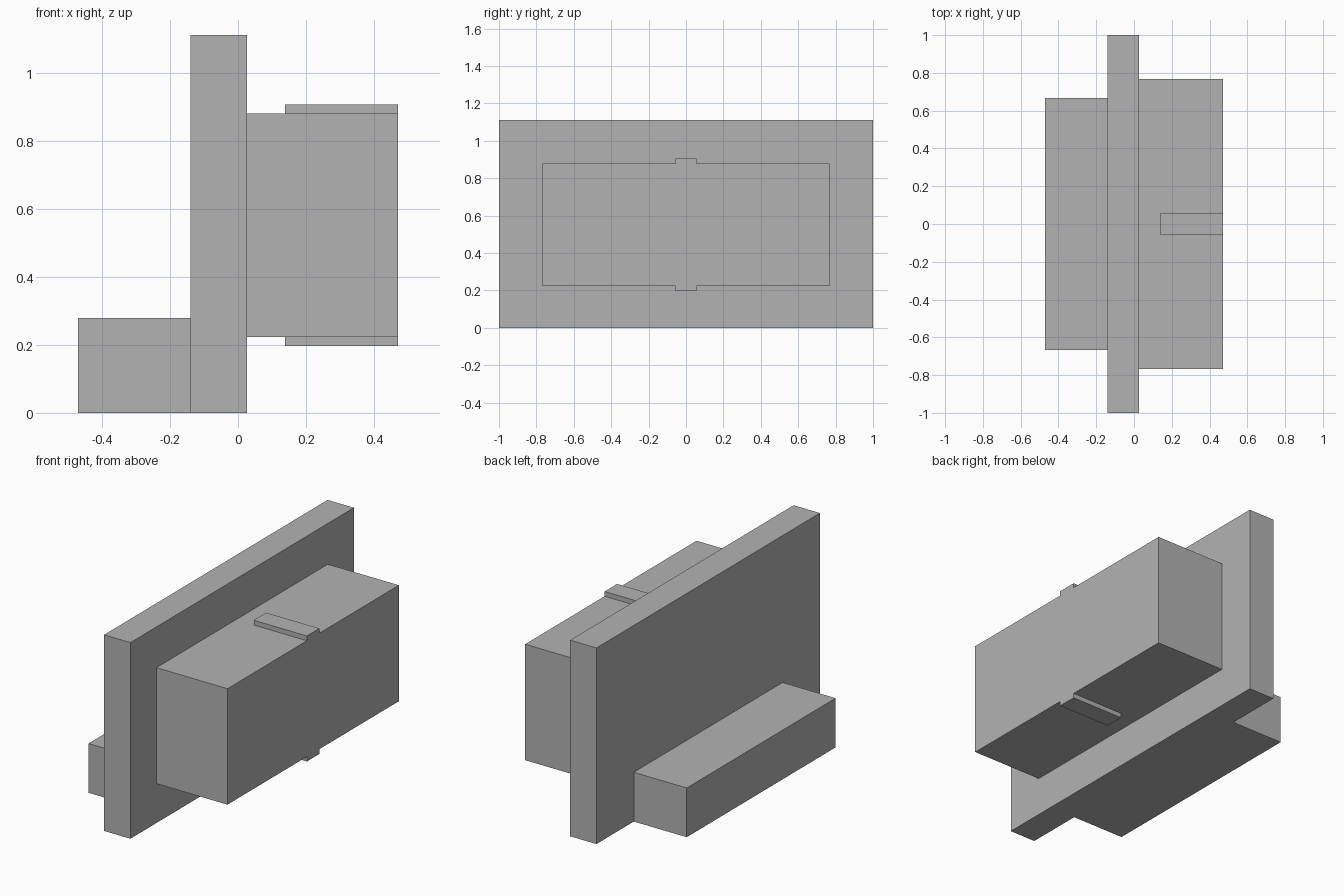
import bpy
import bmesh
from mathutils import Vector

cube = bpy.data.objects.get("Cube")
if cube:
    bpy.data.objects.remove(cube, do_unlink=True)

grey = bpy.data.materials.new("plain grey")
grey.use_nodes = True
grey.diffuse_color = (0.45, 0.45, 0.45, 1)
grey.node_tree.nodes["Principled BSDF"].inputs["Base Color"].default_value = grey.diffuse_color


def block(name, x, half_y, z):
    """Box between two x and two z values, symmetric in y."""
    bm = bmesh.new()
    bmesh.ops.create_cube(bm, size=1)
    size = Vector((x[1] - x[0], 2 * half_y, z[1] - z[0]))
    centre = Vector(((x[0] + x[1]) / 2, 0, (z[0] + z[1]) / 2))
    for v in bm.verts:
        v.co = v.co * size + centre
    mesh = bpy.data.meshes.new(name)
    bm.to_mesh(mesh)
    bm.free()
    mesh.materials.append(grey)
    obj = bpy.data.objects.new(name, mesh)
    bpy.context.collection.objects.link(obj)
    return obj


back, plate_back, plate_front, front = -0.471, -0.139, 0.026, 0.471
body_bottom, body_top = 0.223, 0.88
key_start, key_height = 0.138, 0.027

# Upright flange plate
block("flange_plate", (plate_back, plate_front), 1.0, (0, 1.111))
# Low ledge behind the plate
block("rear_ledge", (back, plate_back), 0.666, (0, 0.279))
# Main body in front of the plate
block("main_body", (plate_front, front), 0.767, (body_bottom, body_top))
# Locating keys above and below the body
block("top_key", (key_start, front), 0.056, (body_top, body_top + key_height))
block("bottom_key", (key_start, front), 0.056, (body_bottom - key_height, body_bottom))
